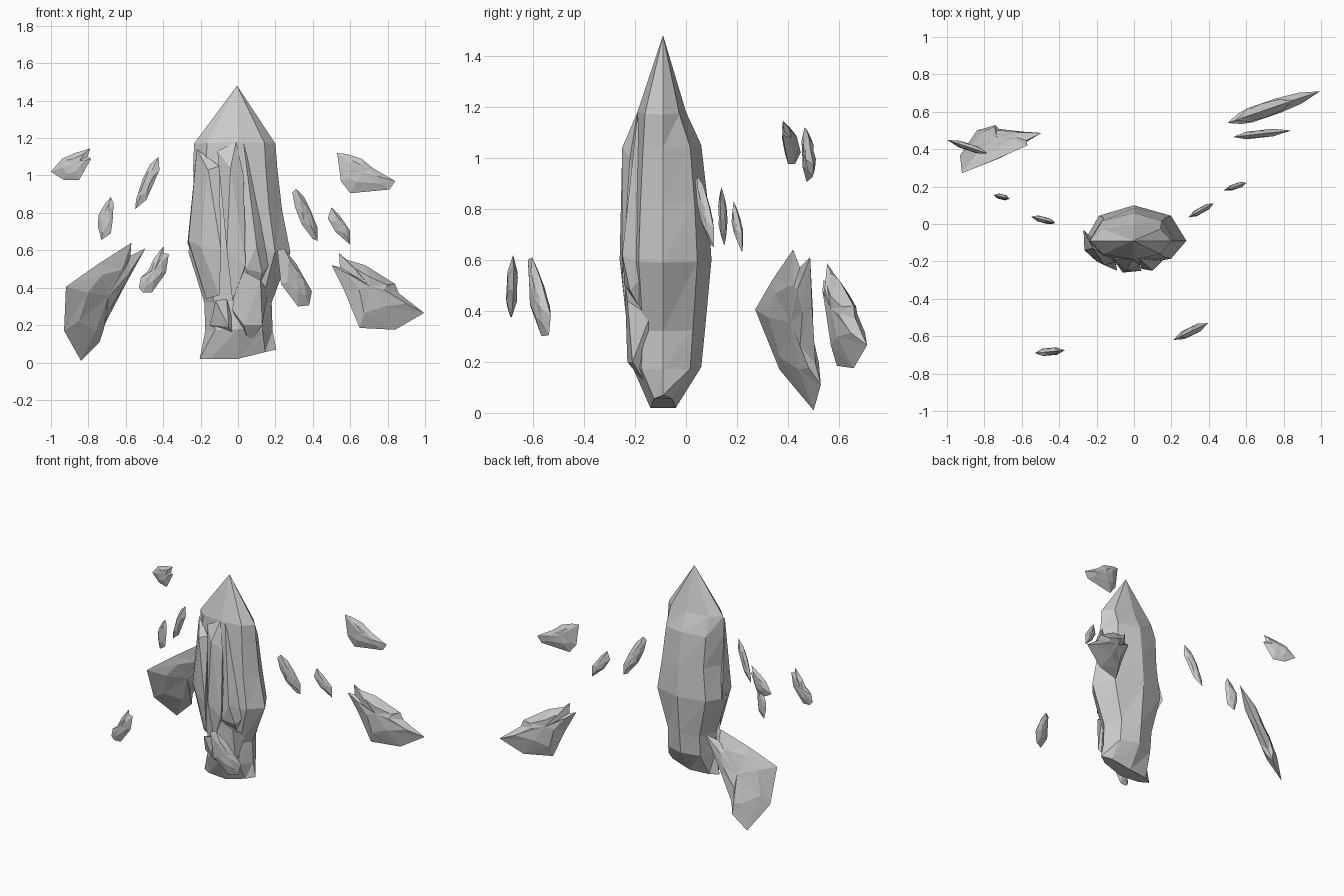
import bpy, bmesh, math
from mathutils import Vector


def finish(bm, name):
    bmesh.ops.recalc_face_normals(bm, faces=bm.faces)
    mesh = bpy.data.meshes.new(name)
    bm.to_mesh(mesh)
    bm.free()
    ob = bpy.data.objects.new(name, mesh)
    bpy.context.collection.objects.link(ob)
    return ob


def bridge(bm, a, b):
    n = len(a)
    for i in range(n):
        j = (i + 1) % n
        bm.faces.new((a[i], a[j], b[j]))
        bm.faces.new((a[i], b[j], b[i]))


def shard(name, outline, plane, thick, inset=0.55):
    """Sharp-edged flake: outline in x/z lies on y = a + b*x + c*z, swelling to both sides."""
    a, b, c = plane
    pts = [Vector((x, a + b * x + c * z, z)) for x, z in outline]
    mid = sum(pts, Vector()) / len(pts)
    normal = Vector((-b, 1, -c)).normalized()
    bm = bmesh.new()
    rim = [bm.verts.new(p) for p in pts]
    for side in (-1, 1):
        ring = []
        for i, p in enumerate(pts):
            k = inset + (0.1 if i % 2 else -0.08)
            h = thick * (0.75 if i % 2 else 1.0)
            ring.append(bm.verts.new(mid + (p - mid) * k + normal * side * h))
        cap = bm.verts.new(mid + normal * side * thick)
        bridge(bm, rim, ring)
        for i in range(len(ring)):
            bm.faces.new((ring[i], ring[(i + 1) % len(ring)], cap))
    return finish(bm, name)


def line(x0, y0, x1, y1):
    """Upright plane through two points seen from the top."""
    b = (y1 - y0) / (x1 - x0)
    return (y0 - b * x0, b, 0)


def splinter(name, pts):
    bm = bmesh.new()
    for p in pts:
        bm.verts.new(p)
    bmesh.ops.convex_hull(bm, input=bm.verts)
    return finish(bm, name)


# Central crystal: rings of z, left x, right x, front y, back y
RINGS = [(0.02, -0.205, 0.205, -0.14, -0.04), (0.18, -0.175, 0.185, -0.21, 0.06),
         (0.33, -0.18, 0.18, -0.20, 0.075), (0.60, -0.265, 0.28, -0.225, 0.10),
         (0.83, -0.23, 0.235, -0.215, 0.085), (1.05, -0.24, 0.21, -0.20, 0.06),
         (1.18, -0.235, 0.20, -0.19, 0.0)]
bm = bmesh.new()
prev = None
for n, (z, xl, xr, yf, yb) in enumerate(RINGS):
    ring = []
    for i in range(8):
        cx, sy = math.cos(i * math.pi / 4), math.sin(i * math.pi / 4)
        x = cx * (xr if cx > 0 else -xl)
        y = -0.09 + sy * ((yb + 0.09) if sy > 0 else (-0.09 - yf))
        tilt = 0.05 * max(0, cx) if n == 0 else -0.01 * abs(cx)
        ring.append(bm.verts.new((x, y, z + tilt)))
    if prev:
        bridge(bm, prev, ring)
    else:
        bm.faces.new(ring)
    prev = ring
apex = bm.verts.new((-0.005, -0.09, 1.48))
for i in range(8):
    bm.faces.new((prev[i], prev[(i + 1) % 8], apex))
finish(bm, "main_crystal")

# Splinters grown onto the front of the crystal
splinter("left_splinter", [(-0.22, -0.13, 1.14), (-0.10, -0.20, 1.05), (-0.16, -0.22, 1.03),
         (-0.20, -0.20, 0.62), (-0.265, -0.14, 0.65), (-0.27, -0.03, 0.64), (-0.09, -0.25, 0.60),
         (-0.10, -0.22, 0.36), (-0.17, -0.15, 0.34)])
splinter("centre_splinter", [(-0.01, -0.19, 1.18), (-0.11, -0.19, 1.13), (-0.04, -0.25, 1.04),
         (0.03, -0.22, 1.0), (-0.06, -0.26, 0.60), (0.04, -0.25, 0.52), (-0.03, -0.23, 0.33),
         (0.0, -0.12, 0.35)])
splinter("right_splinter", [(0.03, -0.19, 1.17), (0.12, -0.17, 0.84), (0.10, -0.25, 0.62),
         (0.13, -0.22, 0.48), (0.04, -0.24, 0.50), (0.20, -0.14, 0.56), (0.10, -0.15, 0.36)])
splinter("lower_splinter", [(-0.01, -0.24, 0.51), (0.12, -0.23, 0.44), (0.03, -0.23, 0.20),
         (0.13, -0.21, 0.20), (0.06, -0.15, 0.10), (-0.03, -0.22, 0.28), (0.16, -0.14, 0.38)])
splinter("base_splinter", [(-0.12, -0.22, 0.33), (-0.15, -0.16, 0.20), (-0.05, -0.22, 0.19),
         (-0.06, -0.22, 0.34), (0.0, -0.16, 0.12), (-0.08, -0.12, 0.30)])

# Floating shards on the left
shard("upper_left_shard", [(-1, 1.02), (-0.94, 1.09), (-0.87, 1.12), (-0.79, 1.145), (-0.805, 1.10),
      (-0.785, 1.09), (-0.85, 0.975), (-0.93, 0.975)], line(-1, 0.45, -0.79, 0.38), 0.018)
shard("inner_left_shard", [(-0.55, 0.82), (-0.545, 0.87), (-0.51, 0.98), (-0.47, 1.06), (-0.425, 1.10),
      (-0.42, 1.03), (-0.45, 0.96), (-0.49, 0.87)], line(-0.57, 0.045, -0.42, 0.005), 0.016)
shard("middle_left_shard", [(-0.75, 0.73), (-0.745, 0.79), (-0.71, 0.85), (-0.68, 0.885),
      (-0.665, 0.85), (-0.67, 0.76), (-0.68, 0.69), (-0.73, 0.655)],
      line(-0.75, 0.155, -0.665, 0.135), 0.014)
shard("front_left_shard", [(-0.53, 0.40), (-0.52, 0.455), (-0.48, 0.49), (-0.45, 0.555), (-0.40, 0.62),
      (-0.395, 0.585), (-0.37, 0.58), (-0.385, 0.48), (-0.46, 0.375), (-0.51, 0.375)],
      line(-0.53, -0.69, -0.37, -0.675), 0.02)
shard("large_left_shard", [(-0.92, 0.405), (-0.75, 0.525), (-0.57, 0.64), (-0.575, 0.57), (-0.495, 0.61),
      (-0.60, 0.42), (-0.72, 0.19), (-0.74, 0.11), (-0.84, 0.01), (-0.93, 0.17)],
      (1.107, 0.717, -0.435), 0.035, 0.6)

# Floating shards on the right
shard("upper_right_shard", [(0.53, 1.12), (0.58, 1.115), (0.66, 1.09), (0.72, 1.04), (0.84, 0.97),
      (0.81, 0.925), (0.60, 0.905), (0.55, 0.97)], line(0.53, 0.465, 0.84, 0.50), 0.02)
shard("inner_right_shard", [(0.29, 0.91), (0.31, 0.93), (0.35, 0.89), (0.39, 0.81), (0.425, 0.72),
      (0.425, 0.65), (0.40, 0.66), (0.34, 0.74), (0.305, 0.83)], line(0.29, 0.035, 0.425, 0.11), 0.016)
shard("middle_right_shard", [(0.48, 0.77), (0.50, 0.83), (0.54, 0.79), (0.575, 0.74), (0.60, 0.705),
      (0.60, 0.63), (0.57, 0.655), (0.52, 0.70)], line(0.48, 0.18, 0.60, 0.22), 0.014)
shard("front_right_shard", [(0.21, 0.60), (0.245, 0.61), (0.31, 0.53), (0.355, 0.45), (0.395, 0.38),
      (0.38, 0.305), (0.32, 0.30), (0.23, 0.42)], line(0.21, -0.62, 0.395, -0.53), 0.022)
shard("large_right_shard", [(0.54, 0.585), (0.58, 0.55), (0.68, 0.52), (0.84, 0.42), (0.86, 0.37),
      (0.995, 0.265), (0.84, 0.175), (0.65, 0.185), (0.57, 0.38), (0.50, 0.52), (0.545, 0.51)],
      line(0.50, 0.54, 0.995, 0.71), 0.04)
